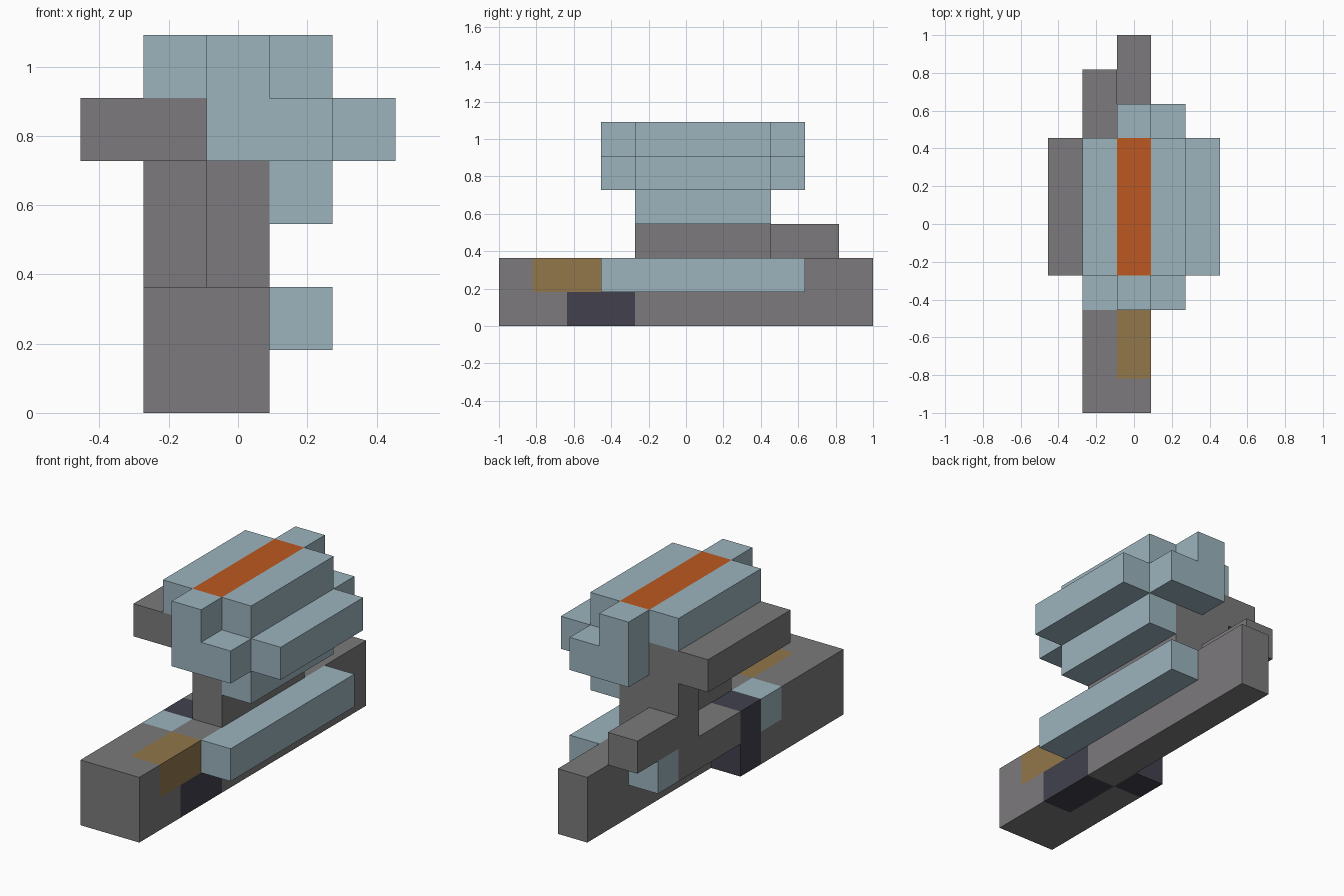
import bpy, bmesh
from itertools import product
from mathutils import Vector

cube = bpy.data.objects.get("Cube")
if cube:
    bpy.data.objects.remove(cube)

U = 2 / 11                      # edge of one block
ORIGIN = Vector((-2.5, -5.5, 0))

COLOURS = {
    "grey": (0.20, 0.195, 0.20),
    "pale_blue": (0.333, 0.456, 0.515),
    "orange": (0.497, 0.098, 0.014),
    "brown": (0.287, 0.184, 0.070),
    "dark_slate": (0.054, 0.053, 0.076),
}
NAMES = list(COLOURS)
MATS = []
for name, rgb in COLOURS.items():
    m = bpy.data.materials.new(name)
    m.use_nodes = True
    m.diffuse_color = (*rgb, 1)
    bsdf = m.node_tree.nodes["Principled BSDF"]
    bsdf.inputs["Base Color"].default_value = (*rgb, 1)
    bsdf.inputs["Roughness"].default_value = 0.8
    MATS.append(m)


def part(name, *boxes):
    """Join block boxes (colour, low corner, high corner) into one outer shell.
    Later boxes recolour the cells they share with earlier ones."""
    cells = {}
    for colour, lo, hi in boxes:
        for c in product(*(range(a, b) for a, b in zip(lo, hi))):
            cells[c] = NAMES.index(colour)
    bm = bmesh.new()
    for c, mat in cells.items():
        centre = Vector(c) + Vector((0.5, 0.5, 0.5)) + ORIGIN
        for axis, sign in product(range(3), (-1, 1)):
            n = Vector((0, 0, 0))
            n[axis] = sign
            if tuple(int(a + b) for a, b in zip(c, n)) in cells:
                continue
            u = Vector((0, 0, 0))
            u[(axis + 1) % 3] = 0.5
            v = n.cross(u)
            mid = centre + n / 2
            ring = (mid - u - v, mid + u - v, mid + u + v, mid - u + v)
            face = bm.faces.new([bm.verts.new(p * U) for p in ring])
            face.material_index = mat
    bmesh.ops.remove_doubles(bm, verts=bm.verts, dist=0.001)
    bmesh.ops.dissolve_limit(bm, angle_limit=0.02, verts=bm.verts,
                             edges=bm.edges, delimit={'MATERIAL'})
    mesh = bpy.data.meshes.new(name)
    bm.to_mesh(mesh)
    bm.free()
    for m in MATS:
        mesh.materials.append(m)
    obj = bpy.data.objects.new(name, mesh)
    bpy.context.collection.objects.link(obj)


# Long base beam with its shorter right half and painted blocks
part("base_beam",
     ("grey", (2, 0, 0), (3, 11, 2)),
     ("grey", (1, 0, 0), (2, 5, 2)),
     ("grey", (1, 5, 1), (2, 9, 2)),
     ("brown", (2, 1, 1), (3, 3, 2)),
     ("dark_slate", (2, 2, 0), (3, 4, 1)),
     ("dark_slate", (1, 4, 0), (2, 5, 2)),
     ("pale_blue", (1, 3, 1), (2, 4, 2)),
     ("pale_blue", (1, 8, 1), (2, 9, 2)))

# Rail along the left side of the base
part("side_rail", ("pale_blue", (3, 3, 1), (4, 9, 2)))

# Upright web, rear post and rear bar, with the right-hand shelf on top
part("upright",
     ("grey", (2, 4, 2), (3, 8, 4)),
     ("grey", (1, 7, 2), (2, 8, 4)),
     ("grey", (1, 8, 2), (2, 10, 3)),
     ("grey", (0, 4, 4), (2, 8, 5)))

# Upper body: core, end blocks, side ledges and orange top stripe
part("upper_body",
     ("pale_blue", (2, 3, 4), (3, 9, 6)),
     ("pale_blue", (3, 3, 4), (4, 9, 5)),
     ("pale_blue", (4, 4, 4), (5, 8, 5)),
     ("pale_blue", (3, 4, 3), (4, 8, 4)),
     ("pale_blue", (1, 4, 5), (4, 8, 6)),
     ("orange", (2, 4, 5), (3, 8, 6)))
